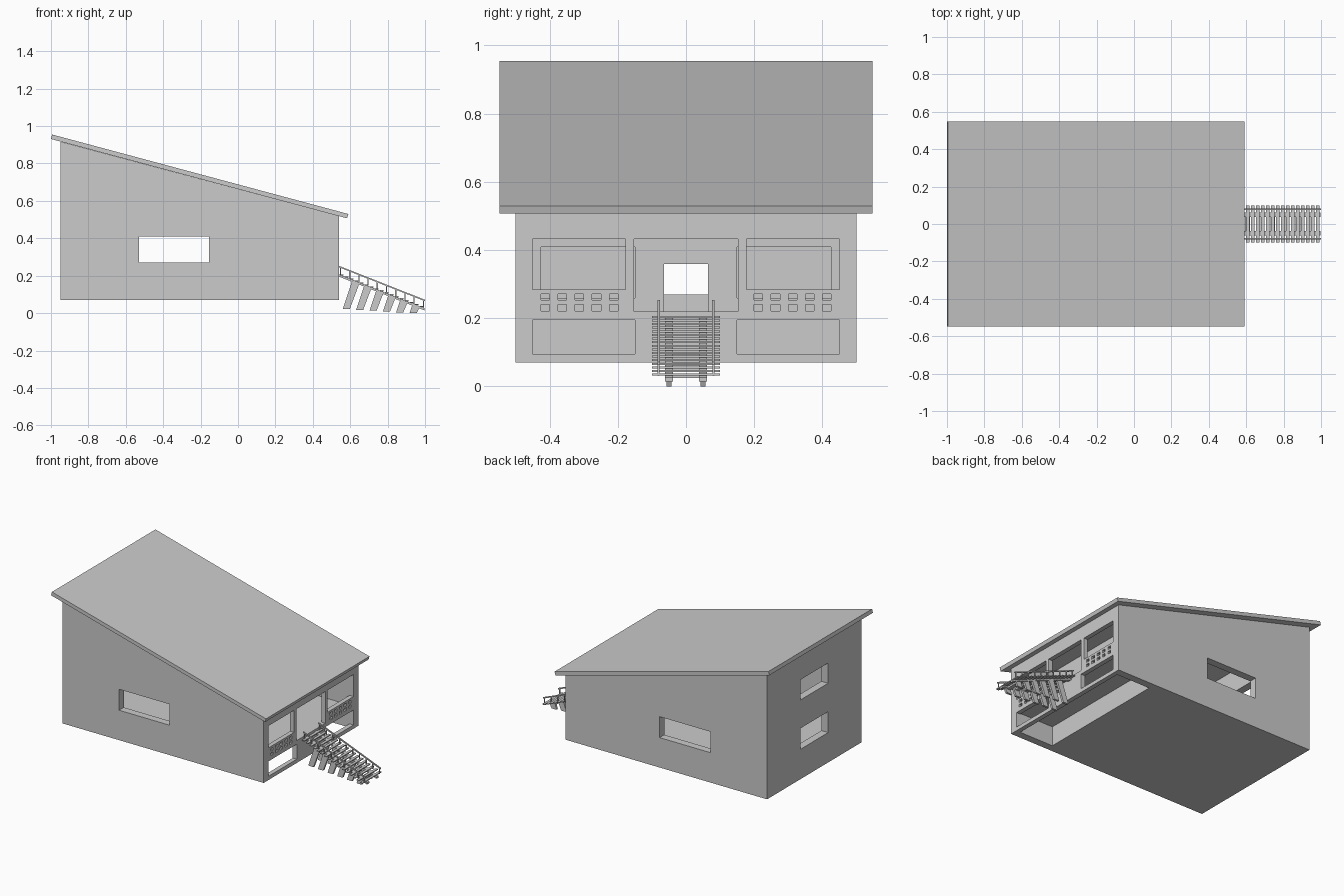
import bpy, bmesh, math
from mathutils import Matrix, Vector

if "Cube" in bpy.data.objects:
    bpy.data.objects.remove(bpy.data.objects["Cube"])

grey = bpy.data.materials.new("plain grey")
grey.diffuse_color = (0.6, 0.6, 0.6, 1)
grey.use_nodes = True
grey.node_tree.nodes["Principled BSDF"].inputs["Base Color"].default_value = grey.diffuse_color


def finish(name, bm):
    bmesh.ops.recalc_face_normals(bm, faces=bm.faces)
    me = bpy.data.meshes.new(name)
    bm.to_mesh(me)
    bm.free()
    me.materials.append(grey)
    ob = bpy.data.objects.new(name, me)
    bpy.context.collection.objects.link(ob)
    return ob


def add_prism(bm, pts, y0, y1):
    """Extrude an x/z profile from y0 to y1."""
    f = bm.faces.new([bm.verts.new((x, y0, z)) for x, z in pts])
    r = bmesh.ops.extrude_face_region(bm, geom=[f])
    bmesh.ops.translate(bm, vec=(0, y1 - y0, 0),
                        verts=[v for v in r["geom"] if isinstance(v, bmesh.types.BMVert)])


def add_box(bm, x0, x1, y0, y1, z0, z1):
    add_prism(bm, [(x0, z0), (x1, z0), (x1, z1), (x0, z1)], y0, y1)


def under(x):
    """Height of the roof underside."""
    return 0.93 - 0.267 * (x + 1)


def wedge(x0, x1, z0, drop=0.0):
    return [(x0, z0), (x1, z0), (x1, under(x1) - drop), (x0, under(x0) - drop)]


def cut(ob, name, prisms):
    """Subtract a list of (profile, y0, y1) from ob, one at a time."""
    for pts, y0, y1 in prisms:
        bm = bmesh.new()
        add_prism(bm, pts, y0, y1)
        c = finish(name, bm)
        c.hide_render = True
        m = ob.modifiers.new(name, 'BOOLEAN')
        m.operation, m.solver, m.object = 'DIFFERENCE', 'EXACT', c
        bpy.context.view_layer.objects.active = ob
        bpy.ops.object.modifier_apply(modifier=m.name)
        bpy.data.objects.remove(c)


def rect(x0, x1, z0, z1):
    return [(x0, z0), (x1, z0), (x1, z1), (x0, z1)]


# house body with hollow room, terrace and open space under the terrace
bm = bmesh.new()
add_prism(bm, wedge(-0.95, 0.54, 0.07), -0.5, 0.5)
house = finish("house_walls", bm)
cuts = [(wedge(-0.90, 0.23, 0.22, 0.02), -0.45, 0.45),
        (wedge(0.26, 0.51, 0.22, 0.02), -0.45, 0.45),
        (rect(0.26, 0.51, 0.0, 0.20), -0.45, 0.45),
        # side windows, back windows, inner door, front doorway
        (rect(-0.53, -0.155, 0.27, 0.41), -0.6, 0.6),
        (rect(-1.1, -0.85, 0.27, 0.41), -0.145, 0.145),
        (rect(-1.1, -0.85, 0.60, 0.735), -0.145, 0.145),
        (rect(0.20, 0.28, 0.22, 0.359), -0.064, 0.064),
        (rect(0.50, 0.60, 0.22, 0.432), -0.152, 0.152)]
for s in (-1, 1):
    def span(a, b):
        return (min(s * a, s * b), max(s * a, s * b))
    cuts += [(rect(0.50, 0.60, 0.285, 0.432), *span(0.177, 0.45)),
             (rect(0.50, 0.60, 0.095, 0.195), *span(0.15, 0.45)),
             (rect(0.20, 0.28, 0.26, 0.409), *span(0.15, 0.425))]
    # two rows of balustrade slots
    for i in range(5):
        y = 0.20 + i * 0.05
        for z in (0.222, 0.253):
            cuts.append((rect(0.50, 0.60, z, z + 0.018), *span(y, y + 0.025)))
cut(house, "opening_cutter", cuts)

# sloping roof slab
bm = bmesh.new()
add_prism(bm, [(-1.0, 0.931), (0.583, 0.507), (0.59, 0.530), (-0.994, 0.955)], -0.547, 0.547)
finish("roof", bm)

# stair: line of the flight
def flight(x):
    return 0.207 - 0.395 * (x - 0.54)

# stringers
bm = bmesh.new()
for y in (-0.05, 0.05):
    add_prism(bm, [(0.54, flight(0.54) - 0.012), (0.998, flight(0.998) - 0.012),
                   (0.998, flight(0.998)), (0.54, flight(0.54))], y - 0.012, y + 0.012)
finish("stair_stringers", bm)

# treads
bm = bmesh.new()
for i in range(17):
    x = 0.545 + i * 0.0268
    z = flight(x + 0.01)
    add_box(bm, x, x + 0.018, -0.1, 0.1, z, z + 0.006)
finish("stair_treads", bm)

# handrails and posts
bm = bmesh.new()
for y in (-0.08, 0.08):
    a, b = 0.54, 1.0
    add_prism(bm, [(a, flight(a) + 0.038), (b, flight(b) + 0.038),
                   (b, flight(b) + 0.046), (a, flight(a) + 0.046)], y - 0.004, y + 0.004)
    for i in range(10):
        x = 0.545 + i * 0.0492
        add_box(bm, x, x + 0.006, y - 0.003, y + 0.003, flight(x), flight(x) + 0.04)
finish("stair_railings", bm)

# slanted legs with a cross plank between each pair
bm = bmesh.new()
for i in range(6):
    x = 0.56 + i * 0.0715
    z0 = 0.022 - 0.0044 * i
    h = (flight(x) - 0.01 - z0) / (1 + 0.395 * 0.34)
    d = h * 0.34
    top = flight(x + d) - 0.008
    top2 = flight(x + d + 0.038) - 0.008
    pts = [(x, z0), (x + 0.038, z0), (x + 0.038 + d, top2), (x + d, top)]
    for y in (-0.05, 0.05):
        add_prism(bm, pts, y - 0.007, y + 0.007)
    zm = z0 + h * 0.6
    add_box(bm, x + d * 0.6 + 0.004, x + d * 0.6 + 0.03, -0.045, 0.045, zm, zm + 0.012)
finish("stair_legs", bm)
